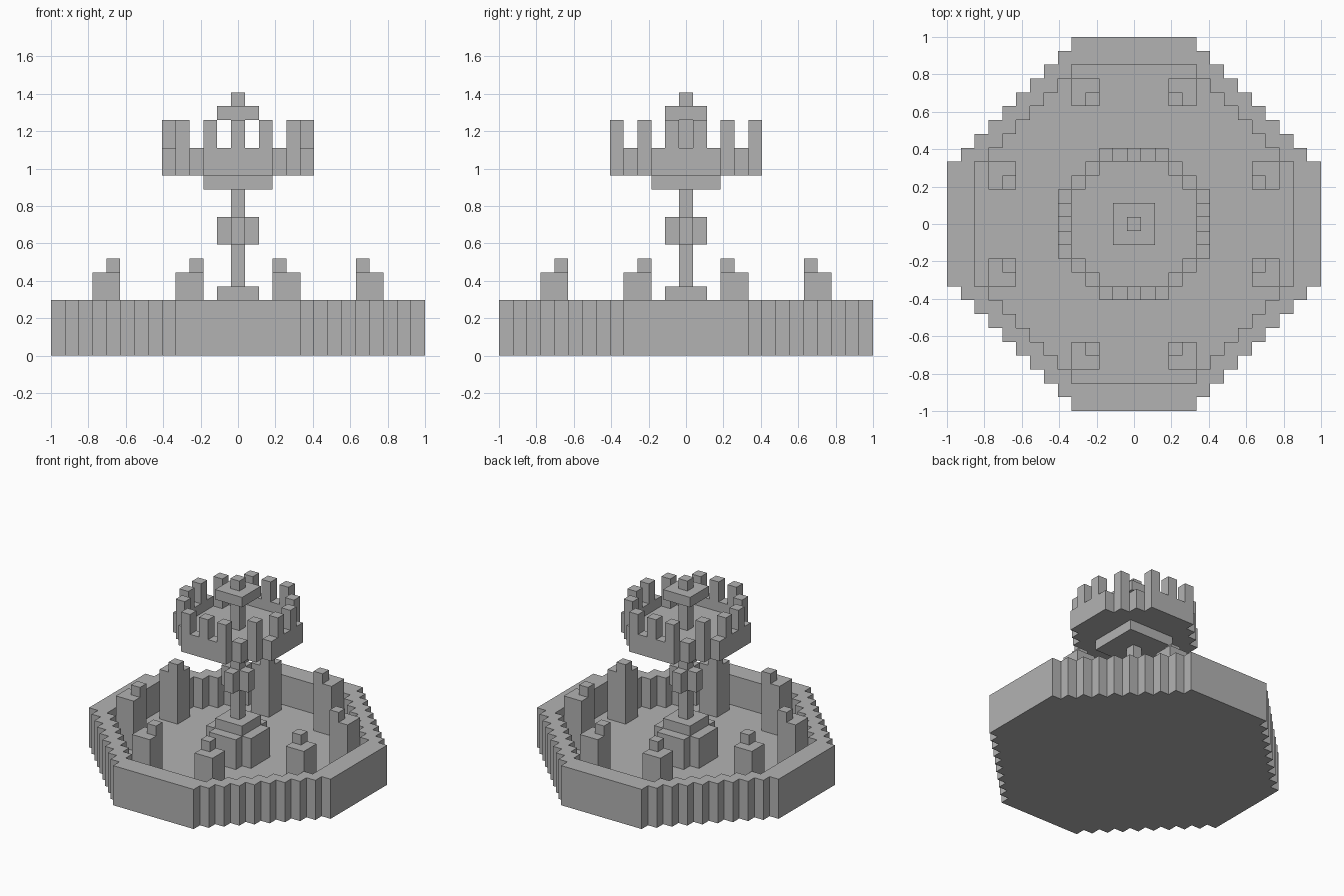
import bpy
import bmesh

if "Cube" in bpy.data.objects:
    bpy.data.objects.remove(bpy.data.objects["Cube"], do_unlink=True)

UNIT = 2 / 27  # size of one block

stone = bpy.data.materials.new("grey_stone")
stone.use_nodes = True
GREY = (0.45, 0.45, 0.45, 1)
stone.diffuse_color = GREY
stone.node_tree.nodes["Principled BSDF"].inputs["Base Color"].default_value = GREY


def octagon(reach, diagonal):
    """Block cells of a stepped octagon."""
    span = range(-reach, reach + 1)
    return {(i, j) for i in span for j in span if abs(i) + abs(j) <= diagonal}


def square(reach):
    return octagon(reach, 2 * reach)


def prism(name, cells, bottom, top):
    """Raise a set of block cells from one level to another."""
    bm = bmesh.new()
    corners = {}

    def corner(a, b):
        if (a, b) not in corners:
            corners[a, b] = bm.verts.new(((a - 0.5) * UNIT, (b - 0.5) * UNIT, bottom * UNIT))
        return corners[a, b]

    for i, j in sorted(cells):
        bm.faces.new([corner(i, j), corner(i + 1, j), corner(i + 1, j + 1), corner(i, j + 1)])
    raised = bmesh.ops.extrude_face_region(bm, geom=bm.faces[:], use_keep_orig=True)
    for v in raised["geom"]:
        if isinstance(v, bmesh.types.BMVert):
            v.co.z = top * UNIT
    bmesh.ops.recalc_face_normals(bm, faces=bm.faces[:])
    bmesh.ops.dissolve_limit(bm, angle_limit=0.01, verts=bm.verts[:], edges=bm.edges[:])
    mesh = bpy.data.meshes.new(name)
    bm.to_mesh(mesh)
    bm.free()
    mesh.materials.append(stone)
    bpy.context.collection.objects.link(bpy.data.objects.new(name, mesh))


# Large basin: stepped wall around a sunken floor
basin_inside = octagon(11, 15)
prism("basin_wall", octagon(13, 17) - basin_inside, 0, 4)
prism("basin_floor", basin_inside, 0, 1)

# Eight small spout towers, each with a block on its inner corner
for sx in (-1, 1):
    for sy in (-1, 1):
        for a, b in ((3, 9), (9, 3)):
            body = {(sx * (a + m), sy * (b + n)) for m in (0, 1) for n in (0, 1)}
            prism("spout_tower", body, 1, 6)
            prism("spout_tip", {(sx * a, sy * b)}, 6, 7)

# Central pedestal and column
prism("pedestal", octagon(2, 3), 1, 4)
prism("pedestal_step", square(1), 4, 5)
prism("column", square(0), 5, 12)
prism("column_knob", octagon(1, 1), 8, 10)

# Upper bowl
bowl_inside = octagon(4, 6)
prism("bowl_base", square(2), 12, 13)
prism("bowl_wall", octagon(5, 7) - bowl_inside, 13, 15)
prism("bowl_floor", bowl_inside, 13, 14)

# Posts standing on the bowl rim
posts = {(sx * a, sy * b) for a, b in ((0, 5), (2, 5), (4, 3), (5, 1))
         for sx in (-1, 1) for sy in (-1, 1)}
for cell in sorted(posts):
    prism("rim_post", {cell}, 15, 17)

# Top spout with cap and finial
prism("top_spout", square(0), 14, 17)
prism("cap", square(1), 17, 18)
prism("finial", square(0), 18, 19)
